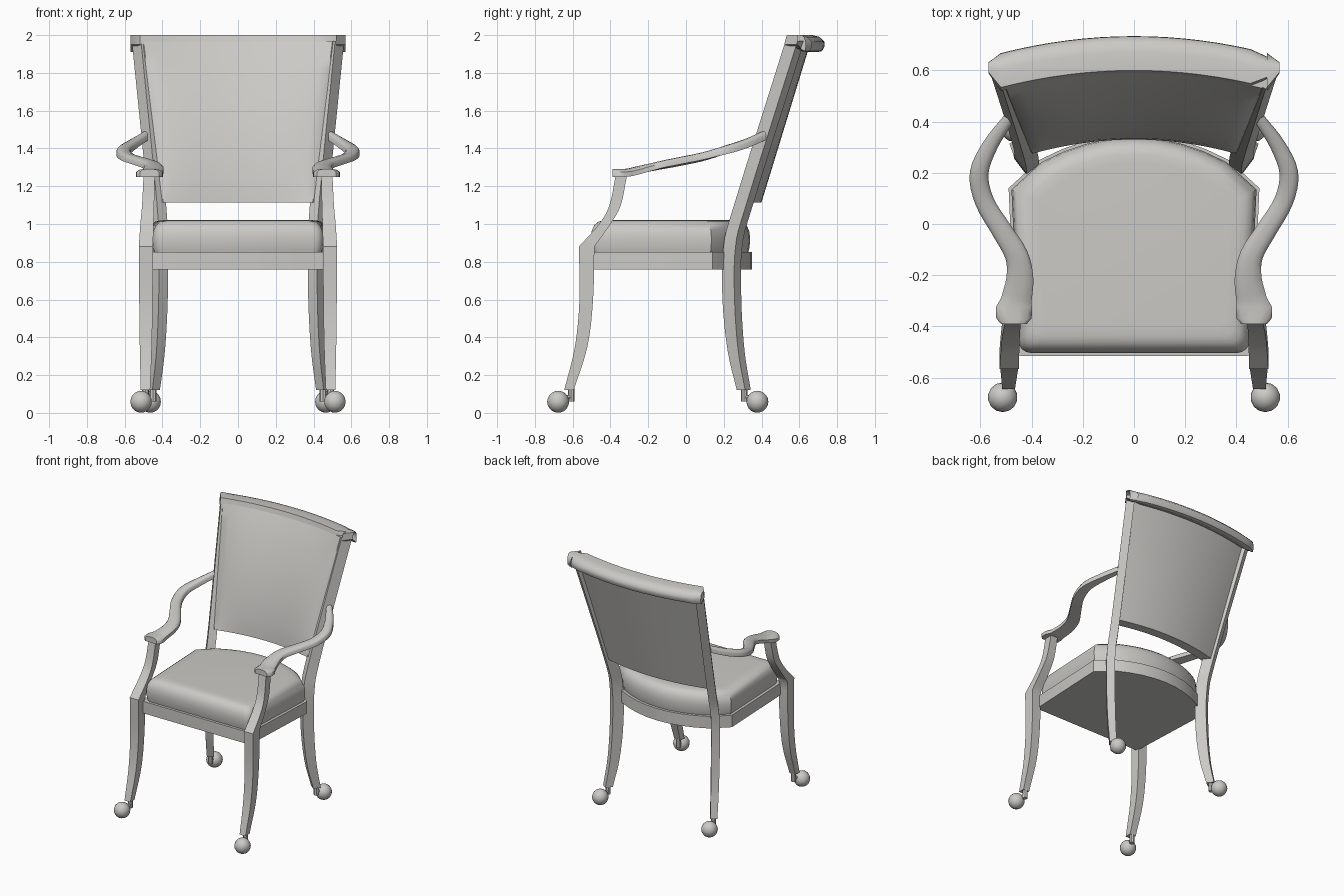
import bpy, bmesh, math
from mathutils import Vector

cube = bpy.data.objects.get("Cube")
if cube:
    bpy.data.objects.remove(cube, do_unlink=True)

GREY = (0.6, 0.59, 0.565, 1)
grey = bpy.data.materials.new("warm grey")
grey.use_nodes = True
grey.diffuse_color = GREY
grey.node_tree.nodes["Principled BSDF"].inputs["Base Color"].default_value = GREY


def finish(name, bm, mirror=False, angle=35):
    bmesh.ops.recalc_face_normals(bm, faces=bm.faces)
    mesh = bpy.data.meshes.new(name)
    bm.to_mesh(mesh)
    bm.free()
    mesh.materials.append(grey)
    obj = bpy.data.objects.new(name, mesh)
    bpy.context.scene.collection.objects.link(obj)
    bpy.ops.object.select_all(action="DESELECT")
    obj.select_set(True)
    bpy.context.view_layer.objects.active = obj
    bpy.ops.object.shade_smooth_by_angle(angle=math.radians(angle))
    if mirror:
        obj.modifiers.new("Mirror", "MIRROR").use_mirror_merge = False
    return obj


def loft(name, rings, mirror=False, angle=35):
    """Skin a series of closed rings and cap both ends."""
    bm = bmesh.new()
    loops = [[bm.verts.new(p) for p in ring] for ring in rings]
    for a, b in zip(loops, loops[1:]):
        for i in range(len(a)):
            j = (i + 1) % len(a)
            bm.faces.new((a[i], a[j], b[j], b[i]))
    bm.faces.new(loops[0])
    bm.faces.new(loops[-1])
    return finish(name, bm, mirror, angle)


def smooth(points, steps=4):
    """Pass a rounded path through a few key rows of numbers."""
    p = [Vector(q) for q in points]
    p = [2 * p[0] - p[1]] + p + [2 * p[-1] - p[-2]]
    out = []
    for a, b, c, d in zip(p, p[1:], p[2:], p[3:]):
        for k in range(steps):
            t = k / steps
            out.append(0.5 * (2 * b + (c - a) * t + (2 * a - 5 * b + 4 * c - d) * t * t
                              + (3 * b - a - 3 * c + d) * t ** 3))
    return out + [p[-2]]


def mix(a, b, t):
    return a + (b - a) * t


# Front legs, each rising into an arm post: height, front, back, inner, outer
lower = [(0.12, -0.645, -0.595, 0.465, 0.515), (0.35, -0.588, -0.522, 0.456, 0.52),
         (0.6, -0.564, -0.492, 0.452, 0.523), (0.88, -0.567, -0.485, 0.45, 0.525)]
upper = [lower[-1], (1.0, -0.46, -0.4, 0.447, 0.517),
         (1.1, -0.405, -0.345, 0.444, 0.508), (1.26, -0.372, -0.312, 0.44, 0.5)]
loft("front_legs", [[(i, f, z), (o, f, z), (o, b, z), (i, b, z)]
                    for z, f, b, i, o in smooth(lower)[:-1] + smooth(upper)], True)

# Back legs, turned to the corner and rising into back stiles: height, x, y, depth, width
curve = [(0.12, 0.45, 0.306, 0.055, 0.05), (0.33, 0.43, 0.265, 0.07, 0.056),
         (0.6, 0.42, 0.243, 0.08, 0.06), (0.88, 0.42, 0.248, 0.08, 0.06),
         (1.12, 0.43, 0.31, 0.08, 0.06), (1.97, 0.514, 0.577, 0.08, 0.06)]
u, v = Vector((0.6, 0.8, 0)), Vector((-0.8, 0.6, 0))
loft("back_legs", [[Vector((x, y, z)) + u * d * a / 2 + v * w * b / 2
                    for a, b in ((-1, -1), (1, -1), (1, 1), (-1, 1))]
                   for z, x, y, d, w in smooth(curve)], True)

# Curved, padded back panel
rings = []
N = 16
for k in range(13):
    t = k / 12
    z = mix(1.115, 1.97, t)
    bow = mix(0.35, 0.25, t)
    wf, wb = mix(0.395, 0.5, t), mix(0.47, 0.56, t)
    ring = []
    for i in range(N + 1):
        s = i / N * 2 - 1
        pad = 0.05 * (1 - s ** 4) * max(0, math.sin(math.pi * t)) ** 0.8
        ring.append((s * wf, mix(0.33, 0.593, t) - bow * (s * wf) ** 2 - pad, z))
    for i in range(N + 1):
        s = 1 - i / N * 2
        ring.append((s * wb, mix(0.4, 0.662, t) - bow * 0.93 * (s * wb) ** 2, z))
    rings.append(ring)
loft("back_panel", rings, angle=45)

# Rolled top rail with tapered ends
roll = [(-0.014, 1.95), (0, 2), (0.07, 2), (0.108, 1.99), (0.132, 1.965),
        (0.134, 1.94), (0.12, 1.915), (0.095, 1.91), (0.065, 1.925)]
rings = []
for i in range(-8, 9):
    x = i / 8 * 0.52
    rings.append([(x, 0.6 - 0.245 * x * x + d, z) for d, z in roll])
for side, at in ((-1, 0), (1, len(rings))):
    rings.insert(at, [(side * 0.568, 0.592 + d * 0.3, z) for d, z in roll])
loft("top_rail", rings, angle=45)


# Seat outline: rounded front corners, clipped rear corners, bowed back
def seat_outline(inset, z, r):
    half = []
    for k in range(5):
        a = math.pi / 2 * k / 4
        half.append((0.462 - r + r * math.sin(a), -0.515 + r - r * math.cos(a)))
    half += [(0.49, 0.14), (0.37, 0.25)]
    half += [(x, 0.35 - 0.73 * x * x) for x in (0.28, 0.19, 0.095)]
    pts = half + [(0, 0.35)] + [(-x, y) for x, y in reversed(half)]
    return [(x * (1 - inset / 0.48), -0.08 + (y + 0.08) * (1 - inset / 0.43), z)
            for x, y in pts]


loft("seat_apron", [seat_outline(0, 0.76, 0.02), seat_outline(0, 0.852, 0.02)])
cushion = [(0.02, 0.85), (0.013, 0.88), (0.011, 0.93), (0.016, 0.965),
           (0.03, 0.995), (0.05, 1.012), (0.075, 1.019), (0.11, 1.021)]
loft("seat_cushion", [seat_outline(i, z, 0.05) for i, z in cushion], angle=45)

# Sweeping arms: x, y, height, width, thickness
path = [(0.49, 0.41, 1.468, 0.045, 0.045), (0.56, 0.31, 1.425, 0.06, 0.045),
        (0.605, 0.2, 1.39, 0.073, 0.045), (0.585, 0.09, 1.358, 0.075, 0.042),
        (0.52, -0.02, 1.335, 0.08, 0.042), (0.46, -0.12, 1.315, 0.09, 0.042),
        (0.446, -0.21, 1.295, 0.105, 0.042), (0.46, -0.3, 1.274, 0.12, 0.042)]
section = [(-0.5, -0.5), (0.5, -0.5), (0.5, 0.1), (0.38, 0.38), (0.15, 0.5),
           (-0.15, 0.5), (-0.38, 0.38), (-0.5, 0.1)]
stations = smooth(path)
rings = []
for k, (x, y, z, w, h) in enumerate(stations):
    step = stations[min(k + 1, len(stations) - 1)] - stations[max(k - 1, 0)]
    across = Vector((-step[1], step[0], 0)).normalized()
    rings.append([Vector((x, y, z + b * h)) + across * w * a for a, b in section])
for y, w in ((-0.325, 0.142), (-0.37, 0.138), (-0.39, 0.1)):
    rings.append([(0.469 + a * w, y, 1.271 + b * 0.042) for a, b in section])
loft("arms", rings, True, 45)

# Casters: a ball beside a short stem
for name, ball, stem in (("front", (0.513, -0.677), (0.49, -0.608)),
                         ("back", (0.465, 0.378), (0.45, 0.308))):
    bm = bmesh.new()
    bmesh.ops.create_uvsphere(bm, u_segments=14, v_segments=10, radius=0.058)
    bmesh.ops.translate(bm, verts=bm.verts, vec=(*ball, 0.059))
    finish(name + "_caster_balls", bm, True, 60)
    for part, a, b, r in (("stems", (*stem, 0.06), (*stem, 0.13), 0.018),
                          ("axles", (*stem, 0.085), (*ball, 0.07), 0.014)):
        a, b = Vector(a), Vector(b)
        bm = bmesh.new()
        bmesh.ops.create_cone(bm, cap_ends=True, segments=8, radius1=r, radius2=r,
                              depth=(b - a).length)
        bmesh.ops.rotate(bm, verts=bm.verts,
                         matrix=(b - a).to_track_quat("Z", "Y").to_matrix())
        bmesh.ops.translate(bm, verts=bm.verts, vec=(a + b) / 2)
        finish(name + "_caster_" + part, bm, True)
